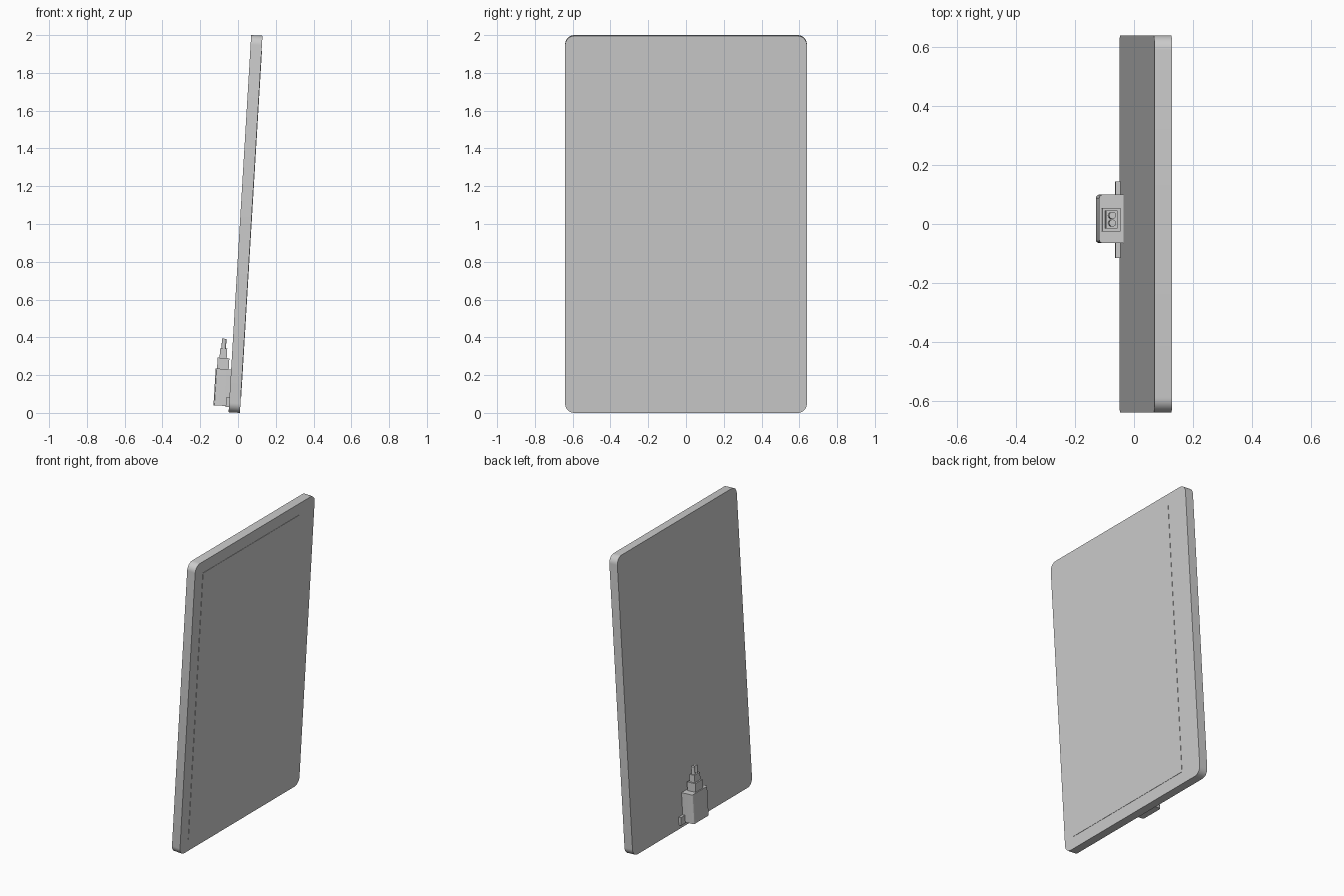
import bpy, bmesh, math
from mathutils import Matrix, Vector

old = bpy.data.objects.get("Cube")
if old:
    bpy.data.objects.remove(old, do_unlink=True)

grey = bpy.data.materials.new("plain grey")
grey.use_nodes = True
colour = (0.6, 0.6, 0.6, 1)
grey.diffuse_color = colour
grey.node_tree.nodes["Principled BSDF"].inputs["Base Color"].default_value = colour

# Everything leans back with the panel, pivoting on its lower front edge
LEAN = Matrix.Translation((0.01, 0, 0)) @ Matrix.Rotation(math.radians(3.43), 4, 'Y')


def finish(name, bm):
    bm.transform(LEAN)
    bmesh.ops.recalc_face_normals(bm, faces=bm.faces)
    mesh = bpy.data.meshes.new(name)
    bm.to_mesh(mesh)
    bm.free()
    mesh.materials.append(grey)
    obj = bpy.data.objects.new(name, mesh)
    bpy.context.collection.objects.link(obj)
    bpy.ops.object.select_all(action='DESELECT')
    obj.select_set(True)
    bpy.context.view_layer.objects.active = obj
    bpy.ops.object.shade_smooth_by_angle(angle=math.radians(30))
    return obj


def block(name, x, y, z, radius=0, axis=0, segments=6, only_back=False):
    """Box between x, y, z ranges; edges along one axis may be rounded."""
    bm = bmesh.new()
    bmesh.ops.create_cube(bm, size=1)
    ranges = (x, y, z)
    size = [b - a for a, b in ranges]
    mid = Vector([(a + b) / 2 for a, b in ranges])
    bmesh.ops.transform(bm, verts=bm.verts,
                        matrix=Matrix.Translation(mid) @ Matrix.Diagonal((*size, 1)))
    if radius:
        edges = [e for e in bm.edges
                 if abs((e.verts[0].co - e.verts[1].co).normalized()[axis]) > 0.9
                 and (not only_back or e.verts[0].co.x < mid.x)]
        bmesh.ops.bevel(bm, geom=edges, offset=radius, segments=segments,
                        profile=0.5, affect='EDGES')
    return finish(name, bm)


# Flat panel with rounded corners, and the slightly raised screen on its face
block("panel", (-0.06, 0), (-0.64, 0.64), (0, 2), radius=0.05, segments=8)
block("screen", (-0.005, 0.002), (-0.555, 0.475), (0.08, 1.92))

# Connector housing on the back with its mounting bar
block("connector_housing", (-0.142, -0.059), (-0.065, 0.1), (0.032, 0.227),
      radius=0.012, axis=2, segments=3, only_back=True)
block("mounting_bar", (-0.077, -0.059), (-0.115, 0.145), (0.027, 0.08))

# Stepped collar of the plug
block("plug_base", (-0.135, -0.073), (-0.025, 0.055), (0.22, 0.285))
block("plug_neck", (-0.125, -0.087), (-0.015, 0.045), (0.28, 0.335))

# Pair of round cables
for side, y in (("right", 0.003), ("left", 0.029)):
    bm = bmesh.new()
    bmesh.ops.create_cone(bm, cap_ends=True, segments=20, radius1=0.012,
                          radius2=0.012, depth=0.06,
                          matrix=Matrix.Translation((-0.106, y, 0.357)))
    finish("cable_" + side, bm)
